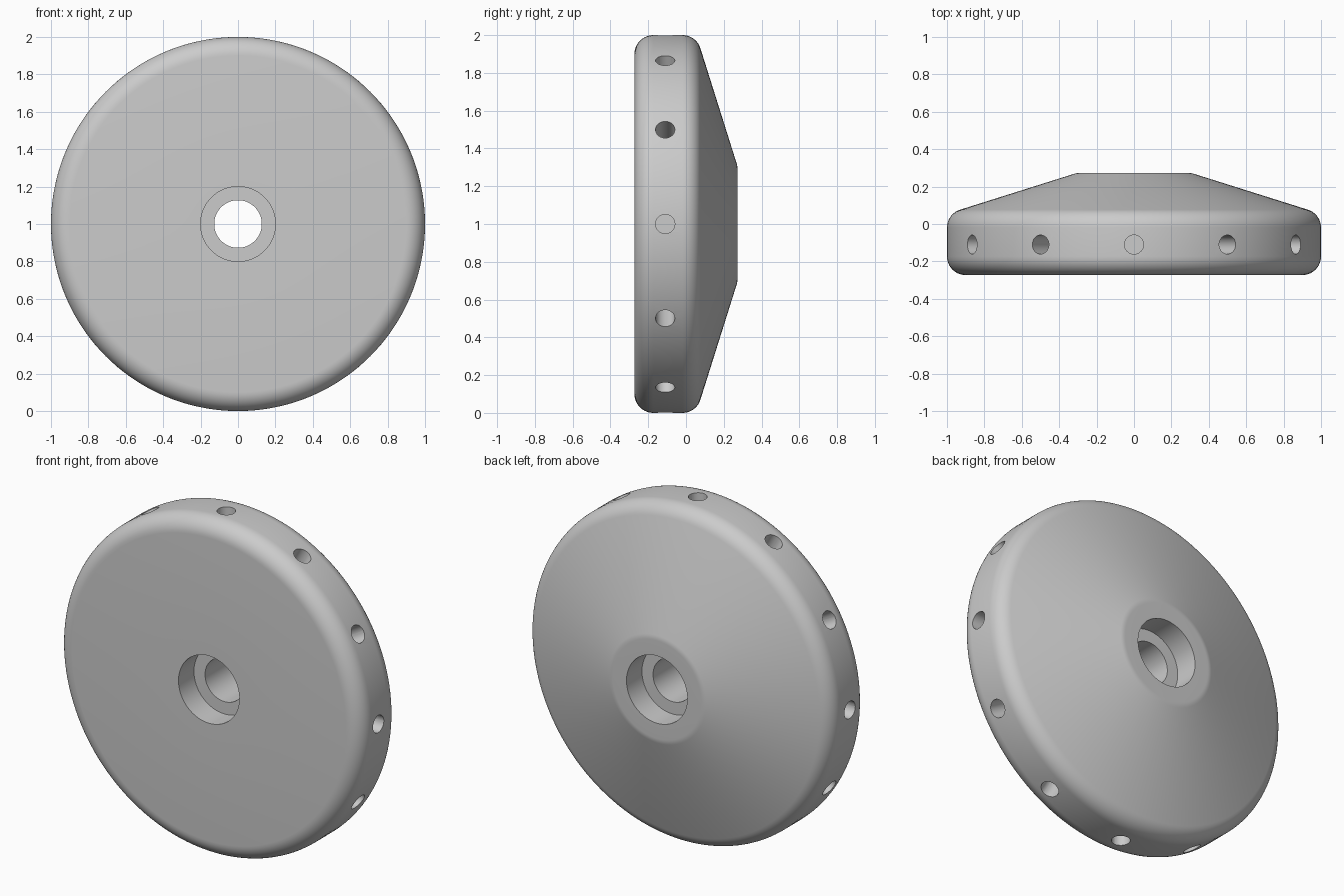
import bpy, bmesh, math
from mathutils import Matrix, Vector

cube = bpy.data.objects.get("Cube")
if cube:
    bpy.data.objects.remove(cube, do_unlink=True)

SEGMENTS = 144
HOLES = 12
FRONT, BACK = -0.273, 0.273
BORE_R, SEAT_R, SEAT_DEPTH = 0.127, 0.2, 0.145
CENTRE = Vector((0, 0, 1))

grey = bpy.data.materials.new("plain_grey")
grey.use_nodes = True
colour = (0.6, 0.6, 0.6, 1)
grey.diffuse_color = colour
grey.node_tree.nodes["Principled BSDF"].inputs["Base Color"].default_value = colour


def arc(cx, cy, r, start, end, steps):
    """Points (radius, y) along an arc, angles in degrees from the outward direction."""
    angles = [math.radians(start + (end - start) * i / steps) for i in range(steps + 1)]
    return [(cx + r * math.cos(a), cy + r * math.sin(a)) for a in angles]


def finish(bm, name):
    bmesh.ops.recalc_face_normals(bm, faces=bm.faces)
    mesh = bpy.data.meshes.new(name)
    bm.to_mesh(mesh)
    bm.free()
    obj = bpy.data.objects.new(name, mesh)
    bpy.context.collection.objects.link(obj)
    mesh.materials.append(grey)
    return obj


# Cross-section: bore, bearing seats, rounded rim and conical back
slope = math.degrees(math.atan2(0.218, 0.695))
profile = [(BORE_R, FRONT + SEAT_DEPTH), (SEAT_R, FRONT + SEAT_DEPTH), (SEAT_R, FRONT)]
profile += arc(0.9, FRONT + 0.1, 0.1, -90, 0, 10)
profile += arc(0.9, -0.019, 0.1, 0, 90 - slope, 10)
profile += arc(0.29, BACK - 0.1, 0.1, 90 - slope, 90, 4)
profile += [(SEAT_R, BACK), (SEAT_R, BACK - SEAT_DEPTH), (BORE_R, BACK - SEAT_DEPTH)]

# Wheel body, lathed around the y axis
bm = bmesh.new()
verts = [bm.verts.new((r, y, 1)) for r, y in profile]
edges = [bm.edges.new((a, b)) for a, b in zip(verts, verts[1:] + verts[:1])]
bmesh.ops.spin(bm, geom=verts + edges, cent=CENTRE, axis=(0, 1, 0),
               angle=math.tau, steps=SEGMENTS, use_duplicate=False)
bmesh.ops.remove_doubles(bm, verts=bm.verts, dist=0.0001)
wheel = finish(bm, "wheel_body")

# Blind radial holes around the rim
bm = bmesh.new()
for i in range(HOLES):
    place = (Matrix.Translation(CENTRE)
             @ Matrix.Rotation(math.tau * i / HOLES, 4, 'Y')
             @ Matrix.Translation((0, -0.11, 0.85)))
    bmesh.ops.create_cone(bm, cap_ends=True, segments=32, radius1=0.051,
                          radius2=0.051, depth=0.4, matrix=place)
cutter = finish(bm, "rim_hole_cutter")
cutter.hide_render = True

cut = wheel.modifiers.new("rim_holes", 'BOOLEAN')
cut.operation = 'DIFFERENCE'
cut.solver = 'EXACT'
cut.object = cutter

bpy.ops.object.select_all(action='DESELECT')
wheel.select_set(True)
bpy.context.view_layer.objects.active = wheel
bpy.ops.object.modifier_apply(modifier=cut.name)
bpy.data.objects.remove(cutter, do_unlink=True)
bpy.ops.object.shade_smooth_by_angle(angle=math.radians(30))
